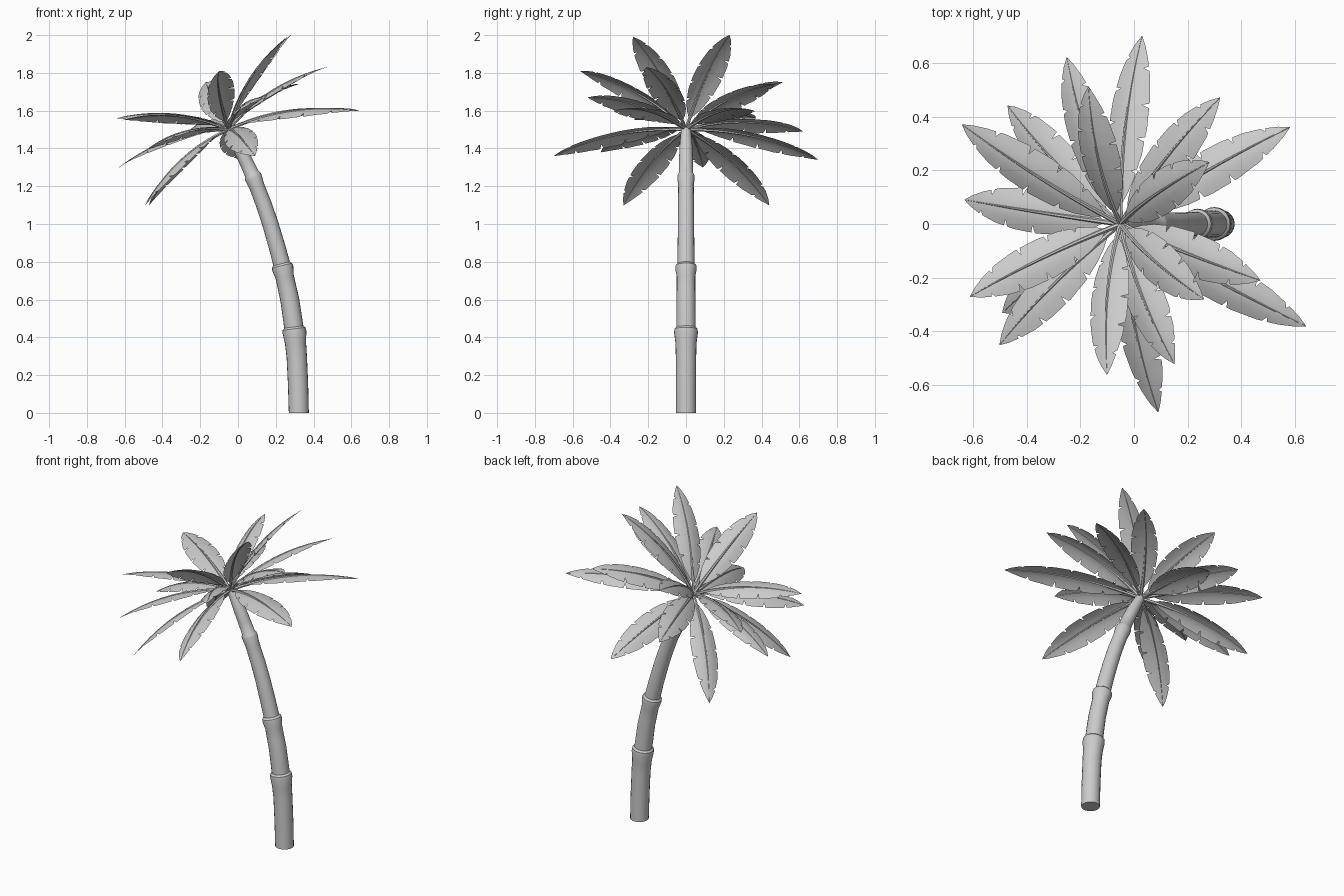
import bpy, bmesh, math
from mathutils import Vector

if "Cube" in bpy.data.objects:
    bpy.data.objects.remove(bpy.data.objects["Cube"])


def interp(table, t):
    for (a, va), (b, vb) in zip(table, table[1:]):
        if t <= b:
            return va + (vb - va) * (t - a) / (b - a)
    return table[-1][1]


def finish(name, bm, angle):
    me = bpy.data.meshes.new(name)
    bm.to_mesh(me)
    bm.free()
    ob = bpy.data.objects.new(name, me)
    bpy.context.collection.objects.link(ob)
    bpy.ops.object.select_all(action='DESELECT')
    ob.select_set(True)
    bpy.context.view_layer.objects.active = ob
    bpy.ops.object.shade_smooth_by_angle(angle=math.radians(angle))
    return ob


def tube(bm, rings, sides):
    """Capped tube through (centre, radius, side axis, other axis) rings."""
    loops = []
    for c, r, u, v in rings:
        loops.append([bm.verts.new(c + r * (math.cos(a) * u + math.sin(a) * v))
                      for a in (2 * math.pi * i / sides for i in range(sides))])
    for a, b in zip(loops, loops[1:]):
        for i in range(sides):
            j = (i + 1) % sides
            bm.faces.new((a[i], a[j], b[j], b[i]))
    bm.faces.new(loops[0][::-1])
    bm.faces.new(loops[-1])


# Trunk: leaning sections, each flaring into a lip at its top
path = [(0, .322), (.15, .318), (.3, .311), (.43, .299), (.6, .274), (.77, .236),
        (.95, .188), (1.1, .138), (1.25, .08), (1.38, .02), (1.5, -.045)]
radius = [(0, .053), (.3, .054), (.37, .056), (.425, .063), (.445, .061), (.455, .051),
          (.6, .050), (.72, .049), (.765, .057), (.78, .055), (.79, .045), (1.0, .043),
          (1.2, .041), (1.245, .046), (1.258, .044), (1.268, .038), (1.4, .035), (1.5, .026)]
levels = sorted({z for z, _ in radius} | {.15, .52, .66, .88, 1.1, 1.33, 1.45})
rings = []
for z in levels:
    slope = (interp(path, min(z + .06, 1.5)) - interp(path, max(z - .06, 0))) / \
            (min(z + .06, 1.5) - max(z - .06, 0))
    if z == 0:
        slope = 0
    rings.append((Vector((interp(path, z), 0, z)), interp(radius, z),
                  Vector((1, 0, -slope)).normalized(), Vector((0, 1, 0))))
bm = bmesh.new()
tube(bm, rings, 20)
finish("trunk", bm, 35)

# Frond tips around the tilted crown
crown = Vector((-.05, 0, 1.5))
axis = Vector((-.47, 0, .88)).normalized()
tips = [(.03, .70, 1.34), (-.25, .62, 1.49), (-.17, .51, 1.75), (-.47, .44, 1.10),
        (-.64, .37, 1.56), (-.63, .09, 1.30), (-.61, -.27, 1.55), (-.50, -.45, 1.38),
        (-.49, -.33, 1.10), (-.10, -.56, 1.81), (.15, -.52, 1.67), (.09, -.70, 1.36),
        (.26, -.28, 1.99), (.47, -.21, 1.83), (.64, -.38, 1.60), (.58, .36, 1.60),
        (.32, .47, 1.74), (.28, .23, 2.00)]

# Blade half-width along the rib, with torn notches on each edge
outline = [(0, .004), (.1, .006), (.16, .03), (.24, .052), (.36, .072), (.5, .081),
           (.65, .078), (.78, .064), (.88, .043), (.95, .022), (1, .001)]
notches = {-1: [.27, .44, .62, .82], 1: [.34, .53, .71, .88]}
ts = sorted({.1, .13, .16, .2, .24, .3, .36, .4, .47, .5, .57, .65, .67, .78, .85, .92, .95, 1}
            | {n + d for s in notches.values() for n in s for d in (-.014, 0, .01)})

for k, tip in enumerate(tips):
    tip = Vector(tip)
    chord = tip - crown
    side = axis.cross(chord).normalized()
    normal = chord.cross(side).normalized()
    ctrl = crown + chord * .5 + normal * .10

    def rib(t):
        return crown * (1 - t) ** 2 + ctrl * 2 * t * (1 - t) + tip * t * t

    # Leaf blade
    bm = bmesh.new()
    rows = []
    for t in ts:
        row = []
        for f in (-1, -.5, 0, .5, 1):
            s = -1 if f < 0 else 1
            w = interp(outline, t)
            x = w * abs(f)
            if abs(f) == 1 and t in notches[s]:
                x *= .66
            drop = .28 * x * x / .08
            row.append(bm.verts.new(rib(t) + side * s * x - normal * drop))
        rows.append(row)
    for a, b in zip(rows, rows[1:]):
        for i in range(4):
            bm.faces.new((a[i], b[i], b[i + 1], a[i + 1])[::-1])
    finish(f"frond_blade_{k + 1}", bm, 40)

    # Stem and midrib
    bm = bmesh.new()
    tube(bm, [(rib(t), .009 * (1 - t) + .001, side, normal)
              for t in (i / 10 for i in range(11))], 6)
    finish(f"frond_stem_{k + 1}", bm, 40)
